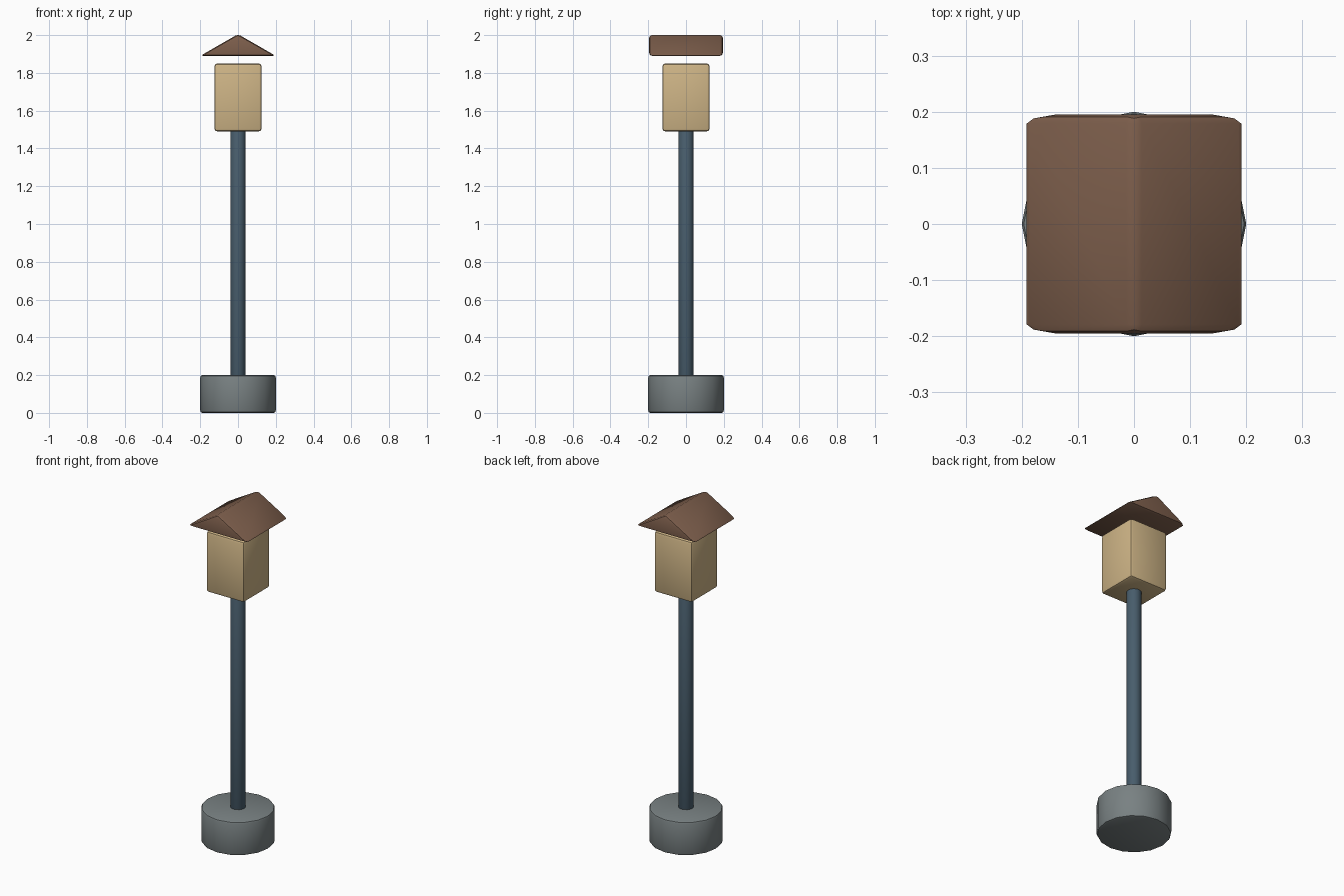
import bpy
import bmesh
import math

old = bpy.data.objects.get("Cube")
if old:
    bpy.data.objects.remove(old, do_unlink=True)


def material(name, rgb):
    mat = bpy.data.materials.new(name)
    mat.use_nodes = True
    mat.diffuse_color = (*rgb, 1)
    mat.node_tree.nodes["Principled BSDF"].inputs["Base Color"].default_value = (*rgb, 1)
    return mat


def finish(obj, name, mat, bevel, segments=2, smooth=35):
    """Name, colour, soften the edges and shade a part."""
    obj.name = obj.data.name = name
    obj.data.materials.append(mat)
    mod = obj.modifiers.new("Soft edges", "BEVEL")
    mod.width = bevel
    mod.segments = segments
    mod.limit_method = "ANGLE"
    mod.angle_limit = math.radians(30)
    bpy.ops.object.select_all(action="DESELECT")
    obj.select_set(True)
    bpy.context.view_layer.objects.active = obj
    bpy.ops.object.modifier_apply(modifier=mod.name)
    bpy.ops.object.shade_smooth_by_angle(angle=math.radians(smooth))
    return obj


def cylinder(name, radius, bottom, top, mat, bevel):
    bpy.ops.mesh.primitive_cylinder_add(
        vertices=16, radius=radius, depth=top - bottom,
        location=(0, 0, (bottom + top) / 2))
    return finish(bpy.context.object, name, mat, bevel)


stone = material("grey stone", (0.19, 0.22, 0.225))
steel = material("blue grey steel", (0.065, 0.11, 0.15))
timber = material("pale timber", (0.62, 0.46, 0.24))
shingle = material("brown roof", (0.2, 0.11, 0.07))

# Round foot and pole
cylinder("base", 0.2, 0, 0.2, stone, 0.012)
cylinder("pole", 0.04, 0.19, 1.5, steel, 0.004)

# Box on top of the pole
bpy.ops.mesh.primitive_cube_add(size=1, location=(0, 0, 1.67))
box = bpy.context.object
box.scale = (0.25, 0.25, 0.36)
bpy.ops.object.transform_apply(location=False, rotation=False, scale=True)
finish(box, "house_box", timber, 0.015)

# Gabled roof, hovering just above the box
bm = bmesh.new()
gable = [bm.verts.new(p) for p in
         ((-0.2, -0.195, 1.89), (0.2, -0.195, 1.89), (0, -0.195, 2.005))]
front = bm.faces.new(gable)
back = bmesh.ops.extrude_face_region(bm, geom=[front])["geom"]
bmesh.ops.translate(bm, vec=(0, 0.39, 0),
                    verts=[v for v in back if isinstance(v, bmesh.types.BMVert)])
bmesh.ops.recalc_face_normals(bm, faces=bm.faces)
mesh = bpy.data.meshes.new("roof")
bm.to_mesh(mesh)
bm.free()
roof = bpy.data.objects.new("roof", mesh)
bpy.context.collection.objects.link(roof)
finish(roof, "roof", shingle, 0.016)
